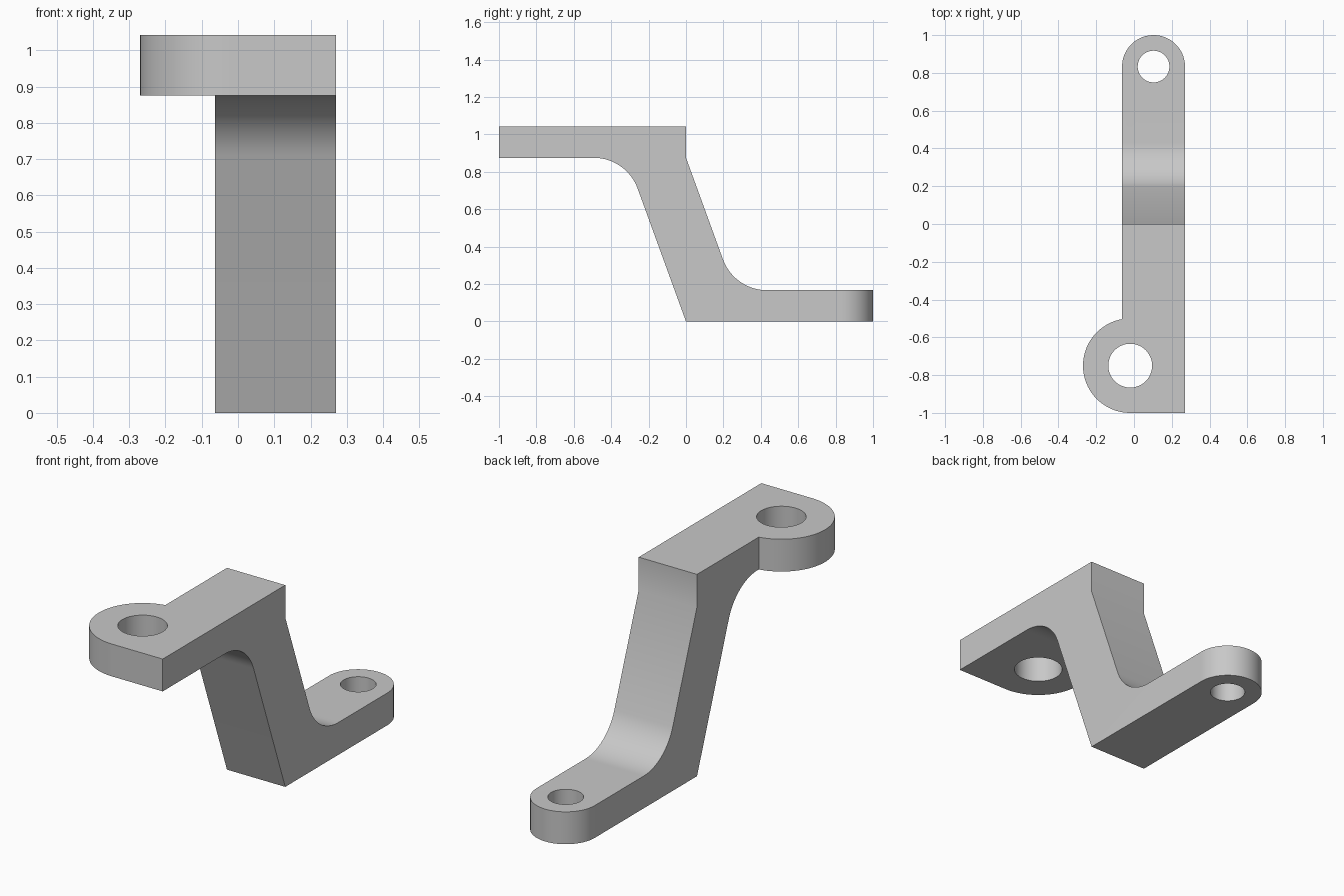
import bpy, bmesh, math
from mathutils import Vector

cube = bpy.data.objects.get("Cube")
if cube:
    bpy.data.objects.remove(cube, do_unlink=True)

# Main dimensions
HEIGHT, THICK = 1.042, 0.167
RIGHT, WIDTH = 0.27, 0.333
LEFT = RIGHT - WIDTH
LEAN = math.tan(math.radians(20))
FILLET = 0.25
BOSS, BOSS_R = (-0.02, -0.75), 0.25
FOOT_R = WIDTH / 2
FOOT = (RIGHT - FOOT_R, 1 - FOOT_R)


def arc(centre, radius, start, end, steps):
    """Points along an arc, angles in degrees."""
    angles = [math.radians(start + (end - start) * i / steps) for i in range(steps + 1)]
    return [(centre[0] + radius * math.cos(a), centre[1] + radius * math.sin(a)) for a in angles]


def prism(name, points, axis, low, high):
    """Extrude a closed outline along x (outline in y, z) or z (outline in x, y)."""
    bm = bmesh.new()
    place = (lambda p: (low, *p)) if axis == "x" else (lambda p: (*p, low))
    face = bm.faces.new([bm.verts.new(place(p)) for p in points])
    step = Vector((high - low, 0, 0)) if axis == "x" else Vector((0, 0, high - low))
    grown = bmesh.ops.extrude_face_region(bm, geom=[face])["geom"]
    bmesh.ops.translate(bm, vec=step, verts=[v for v in grown if isinstance(v, bmesh.types.BMVert)])
    bmesh.ops.recalc_face_normals(bm, faces=bm.faces)
    mesh = bpy.data.meshes.new(name)
    bm.to_mesh(mesh)
    bm.free()
    obj = bpy.data.objects.new(name, mesh)
    bpy.context.collection.objects.link(obj)
    return obj


def combine(target, cutter, operation):
    """Apply a boolean and discard the cutter."""
    mod = target.modifiers.new(operation.title(), "BOOLEAN")
    mod.operation, mod.object, mod.solver = operation, cutter, "EXACT"
    bpy.context.view_layer.objects.active = target
    bpy.ops.object.modifier_apply(modifier=mod.name)
    bpy.data.objects.remove(cutter, do_unlink=True)


# Side profile: shelf, sloping leg and foot, with a short upright wall behind the shelf
shelf = HEIGHT - THICK
tangent = FILLET * math.tan(math.radians(35))
front_fillet = (-shelf * LEAN - tangent, shelf - FILLET)
back_fillet = ((shelf - THICK) * LEAN + tangent, THICK + FILLET)
profile = [(0, HEIGHT), (-1.1, HEIGHT), (-1.1, shelf)]
profile += arc(front_fillet, FILLET, 90, 20, 24)
profile += [(0, 0), (1.1, 0), (1.1, THICK)]
profile += arc(back_fillet, FILLET, 270, 200, 24)
profile += [(0, shelf)]
bracket = prism("bracket", profile, "x", -0.5, 0.5)

# Plan outline: straight bar with a rounded foot and an offset round boss
meet = math.degrees(math.acos((LEFT - BOSS[0]) / BOSS_R))
outline = [(RIGHT, -1)]
outline += arc(FOOT, FOOT_R, 0, 180, 48)
outline += arc(BOSS, BOSS_R, meet, 270, 48)
combine(bracket, prism("plan_cutter", outline, "z", -0.2, 1.3), "INTERSECT")

# Bolt holes
for hole, radius in ((BOSS, 0.116), (FOOT, 0.084)):
    combine(bracket, prism("hole_cutter", arc(hole, radius, 0, 354, 59), "z", -0.2, 1.3), "DIFFERENCE")

# Plain grey metal
grey = bpy.data.materials.new("grey_metal")
grey.use_nodes = True
colour = (0.58, 0.58, 0.58, 1)
grey.diffuse_color = colour
grey.node_tree.nodes["Principled BSDF"].inputs["Base Color"].default_value = colour
bracket.data.materials.clear()
bracket.data.materials.append(grey)
for face in bracket.data.polygons:
    face.material_index = 0

bpy.ops.object.select_all(action="DESELECT")
bracket.select_set(True)
bpy.context.view_layer.objects.active = bracket
bpy.ops.object.shade_smooth_by_angle(angle=math.radians(30))
